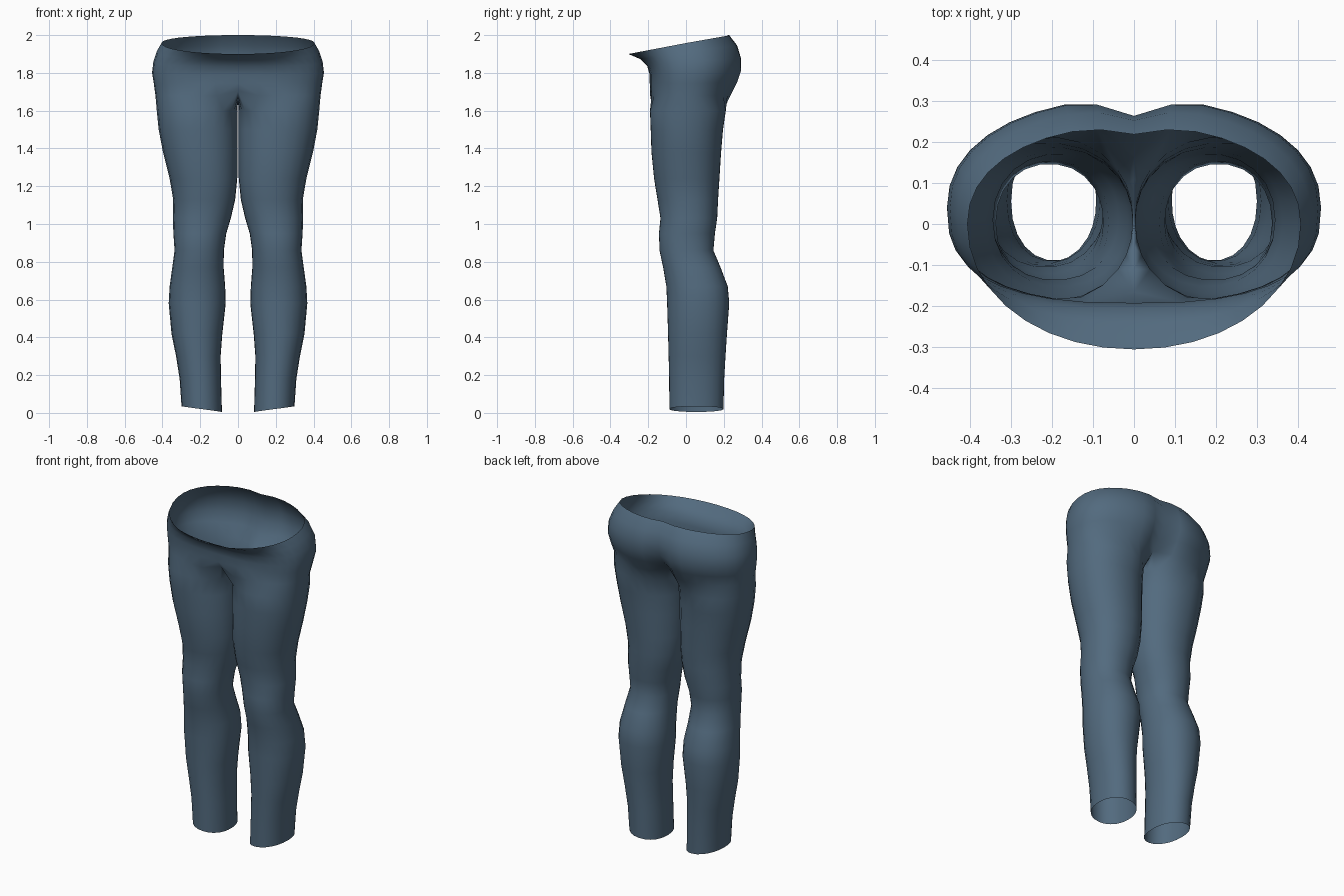
import bpy, bmesh
from math import sin, cos, pi, radians, copysign

OUTER = 18   # spans from front centre round the hip to back centre
INNER = 6    # spans along the inner thigh

cube = bpy.data.objects.get("Cube")
if cube:
    bpy.data.objects.remove(cube, do_unlink=True)

fabric = bpy.data.materials.new("slate_blue_fabric")
fabric.use_nodes = True
COLOUR = (0.085, 0.145, 0.21, 1)
fabric.diffuse_color = COLOUR
bsdf = fabric.node_tree.nodes["Principled BSDF"]
bsdf.inputs["Base Color"].default_value = COLOUR
bsdf.inputs["Roughness"].default_value = 0.9


def power(v, p):
    return copysign(abs(v) ** p, v)


def hip_ring(z_front, z_side, z_back, width, front, back, mid, p, dip):
    """Half ring from front centre to back centre, with a cleft at the back."""
    pts = []
    for i in range(OUTER + 1):
        a = -pi / 2 + pi * i / OUTER
        s = power(sin(a), p if a < 0 else 0.92)
        x = width * abs(cos(a)) ** (p if a < 0 else 0.92)
        if i in (0, OUTER):
            x = 0
        y = mid + s * ((back - mid) if s > 0 else (mid - front))
        if s > 0:
            y -= dip * max(0, 1 - x / 0.17) ** 2
        z = z_side + abs(s) * ((z_back if s > 0 else z_front) - z_side)
        pts.append((x, y, z))
    return pts


def leg_ring(z, x_in, x_out, front, back, tilt=0):
    """Closed ring of one leg, starting at its inner front corner."""
    cx, rx = (x_in + x_out) / 2, (x_out - x_in) / 2
    cy, ry = (front + back) / 2, (back - front) / 2
    angles = [-145 + 290 * i / OUTER for i in range(OUTER + 1)]
    angles += [145 + 70 * i / INNER for i in range(1, INNER)]
    pts = []
    for a in map(radians, angles):
        pts.append((cx + rx * power(cos(a), 0.93),
                    cy + ry * power(sin(a), 0.93), z + tilt * cos(a)))
    return pts


# Waist rim down to just above the crotch
hips = [hip_ring(*row) for row in (
    (1.90, 1.958, 2.00, 0.405, -0.305, 0.238, 0.00, 0.97, 0.02),
    (1.872, 1.915, 1.945, 0.43, -0.24, 0.282, 0.02, 0.85, 0.03),
    (1.835, 1.86, 1.88, 0.448, -0.205, 0.303, 0.04, 0.75, 0.04),
    (1.79, 1.80, 1.81, 0.455, -0.192, 0.305, 0.04, 0.75, 0.05),
    (1.745, 1.745, 1.75, 0.446, -0.192, 0.285, 0.03, 0.75, 0.07),
)]

# Crotch ring: hip outline closed by a saddle curve on the centre plane
crotch = hip_ring(1.68, 1.68, 1.68, 0.437, -0.192, 0.248, 0.02, 0.78, 0.08)
crotch[0] = (0, -0.165, 1.705)
crotch[-1] = (0, 0.165, 1.695)
for i in range(1, INNER):
    t = i / INNER
    crotch.append((0, 0.165 - 0.33 * t, 1.70 - 0.045 * sin(pi * t)))

# Leg from thigh to hem: height, inner x, outer x, front y, back y
legs = [leg_ring(*row) for row in (
    (1.60, 0.003, 0.430, -0.192, 0.212),
    (1.50, 0.003, 0.420, -0.188, 0.197),
    (1.38, 0.003, 0.397, -0.184, 0.187),
    (1.24, 0.004, 0.362, -0.170, 0.178),
    (1.13, 0.015, 0.343, -0.152, 0.171),
    (1.03, 0.038, 0.345, -0.136, 0.166),
    (0.95, 0.062, 0.342, -0.144, 0.154),
    (0.86, 0.075, 0.336, -0.141, 0.146),
    (0.77, 0.076, 0.348, -0.122, 0.184),
    (0.67, 0.068, 0.362, -0.105, 0.222),
    (0.58, 0.065, 0.367, -0.101, 0.230),
    (0.42, 0.083, 0.352, -0.096, 0.218),
    (0.30, 0.092, 0.328, -0.093, 0.210),
    (0.18, 0.090, 0.309, -0.090, 0.203),
    (0.02, 0.085, 0.299, -0.089, 0.199, 0.015),
)]

# Loft the rings into one half
bm = bmesh.new()
rings = [[bm.verts.new(p) for p in ring] for ring in hips + [crotch] + legs]
for upper, lower in zip(rings, rings[1:]):
    closed = len(upper) > OUTER + 1
    n = len(upper)
    for i in range(n if closed else OUTER):
        j = (i + 1) % n
        bm.faces.new((upper[i], lower[i], lower[j], upper[j]))
bmesh.ops.recalc_face_normals(bm, faces=bm.faces)
# The half shell is open, so make sure the hip side faces outward
bm.normal_update()
side = max(bm.faces, key=lambda f: f.calc_center_median().x)
if side.normal.x < 0:
    bmesh.ops.reverse_faces(bm, faces=bm.faces)

mesh = bpy.data.meshes.new("trousers")
bm.to_mesh(mesh)
bm.free()
mesh.materials.append(fabric)
trousers = bpy.data.objects.new("trousers", mesh)
bpy.context.collection.objects.link(trousers)

# Mirror to the other leg, joining along the centre seam
mirror = trousers.modifiers.new("mirror", "MIRROR")
mirror.use_axis[0] = True
mirror.use_clip = True
mirror.merge_threshold = 0.0005

for poly in mesh.polygons:
    poly.use_smooth = True
